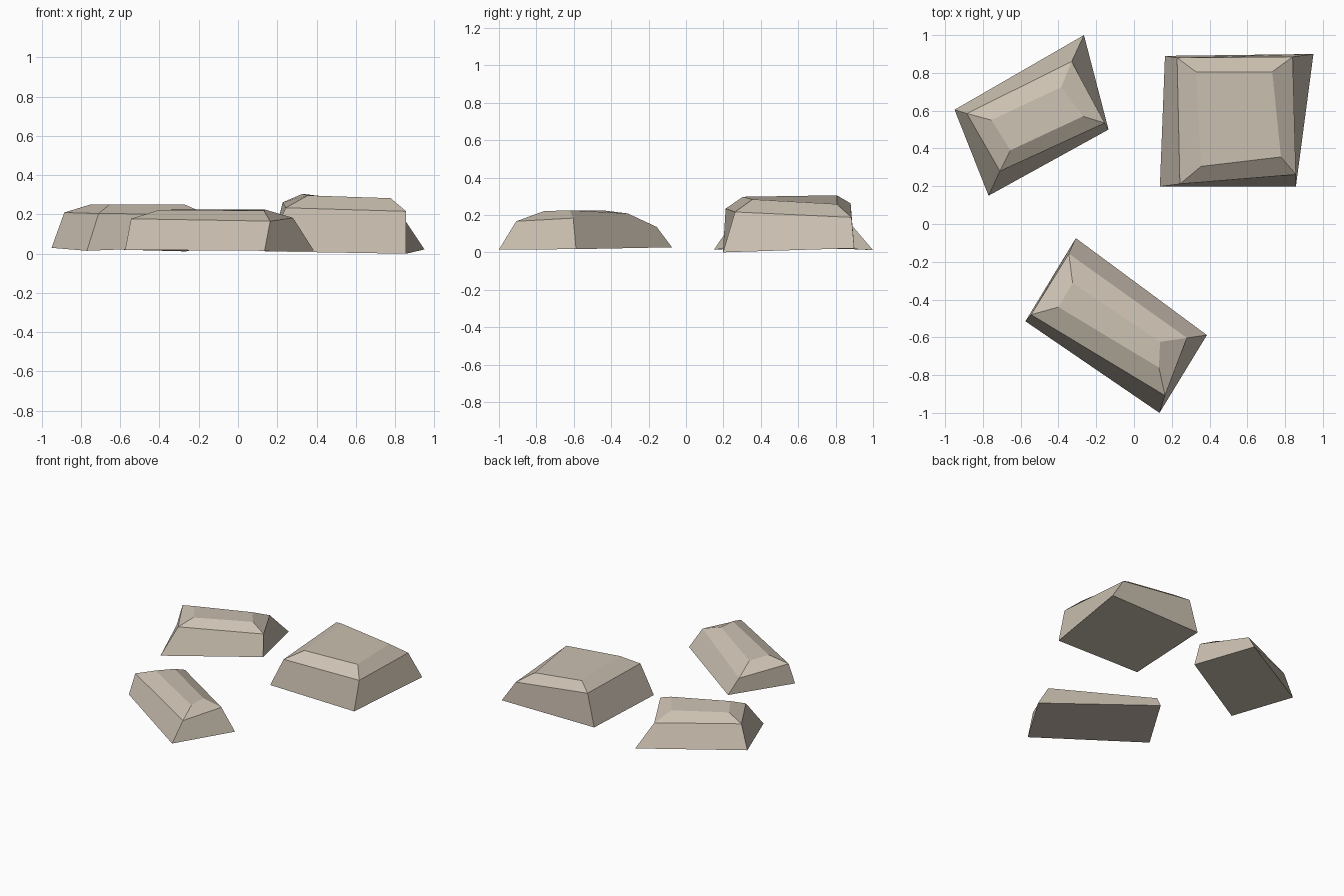
import bpy, bmesh

stone = bpy.data.materials.new("warm grey stone")
stone.diffuse_color = (0.60, 0.53, 0.44, 1)


def make_rock(name, *rings):
    """Loft a chiselled rock through four-cornered rings, bottom to top."""
    bm = bmesh.new()
    loops = [[bm.verts.new(p) for p in ring] for ring in rings]
    bm.faces.new(loops[0])
    bm.faces.new(loops[-1])
    for low, high in zip(loops, loops[1:]):
        for i in range(4):
            j = (i + 1) % 4
            bm.faces.new((low[i], low[j], high[j], high[i]))
    bmesh.ops.recalc_face_normals(bm, faces=bm.faces)
    mesh = bpy.data.meshes.new(name)
    bm.to_mesh(mesh)
    bm.free()
    mesh.materials.append(stone)
    bpy.context.collection.objects.link(bpy.data.objects.new(name, mesh))


# Each rock: base ring, shoulder ring, top ring
make_rock(
    "left_rock",
    [(-.95, .605, .03), (-.77, .15, .015), (-.135, .50, .04), (-.265, 1.0, .012)],
    [(-.885, .585, .21), (-.71, .28, .205), (-.155, .535, .20), (-.33, .86, .175)],
    [(-.755, .55, .25), (-.655, .39, .25), (-.27, .57, .25), (-.385, .725, .235)])

make_rock(
    "front_rock",
    [(-.575, -.515, .02), (.135, -1.0, .015), (.386, -.588, .017), (-.308, -.075, .027)],
    [(-.545, -.48, .178), (.164, -.908, .166), (.28, -.603, .183), (-.345, -.157, .136)],
    [(-.40, -.44, .224), (.132, -.76, .22), (.138, -.624, .225), (-.325, -.312, .208)])

make_rock(
    "right_rock",
    [(.137, .198, .012), (.857, .198, .0), (.95, .90, .022), (.164, .89, .018)],
    [(.243, .212, .234), (.857, .262, .216), (.84, .885, .187), (.228, .88, .262)],
    [(.355, .305, .297), (.778, .355, .283), (.732, .806, .258), (.328, .806, .305)])
